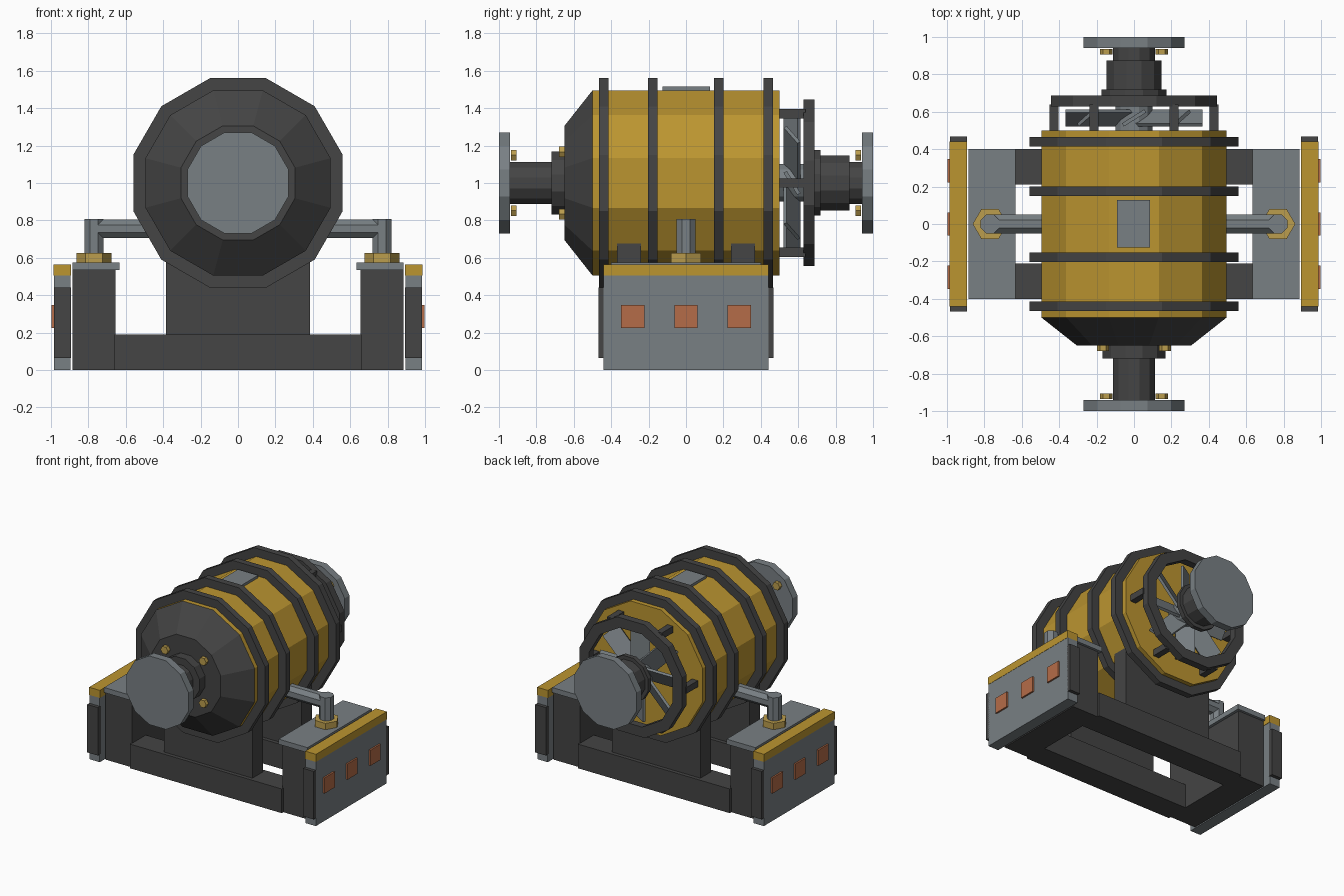
import bpy, bmesh, math
from mathutils import Matrix, Vector

if "Cube" in bpy.data.objects:
    bpy.data.objects.remove(bpy.data.objects["Cube"])


def material(name, rgb):
    m = bpy.data.materials.new(name)
    m.diffuse_color = (*rgb, 1)
    m.use_nodes = True
    m.node_tree.nodes["Principled BSDF"].inputs["Base Color"].default_value = m.diffuse_color
    return m


YELLOW = material("yellow_paint", (0.50, 0.30, 0.03))
DARK = material("dark_iron", (0.058, 0.058, 0.058))
GREY = material("grey_steel", (0.19, 0.215, 0.23))
BRASS = material("brass", (0.50, 0.34, 0.075))
COPPER = material("copper", (0.46, 0.15, 0.065))
AXIS_Z = 1.0


def finish(name, bm, mat):
    bmesh.ops.recalc_face_normals(bm, faces=bm.faces)
    mesh = bpy.data.meshes.new(name)
    bm.to_mesh(mesh)
    bm.free()
    mesh.materials.append(mat)
    ob = bpy.data.objects.new(name, mesh)
    bpy.context.collection.objects.link(ob)
    return ob


def box(name, mat, x, y, z):
    """Box given by its (min, max) ranges."""
    bm = bmesh.new()
    lo, hi = Vector((x[0], y[0], z[0])), Vector((x[1], y[1], z[1]))
    bmesh.ops.create_cube(bm, size=1)
    for v in bm.verts:
        v.co = (lo + hi) / 2 + Vector([a * b for a, b in zip(v.co, hi - lo)])
    return finish(name, bm, mat)


def prism(name, mat, start, end, r1, r2=None, sides=12, turn=0.0):
    """Prism or cone between two points; radii are measured to the flats."""
    start, end = Vector(start), Vector(end)
    k = 1 / math.cos(math.pi / sides)
    r2 = r1 if r2 is None else r2
    d = end - start
    rot = d.to_track_quat('Z', 'Y').to_matrix().to_4x4()
    mat4 = (Matrix.Translation((start + end) / 2) @ rot
            @ Matrix.Rotation(math.pi / sides + turn, 4, 'Z'))
    bm = bmesh.new()
    bmesh.ops.create_cone(bm, cap_ends=True, segments=sides, radius1=r1 * k,
                          radius2=r2 * k, depth=d.length, matrix=mat4)
    return finish(name, bm, mat)


def axle(name, mat, y0, y1, r1, r2=None):
    return prism(name, mat, (0, y0, AXIS_Z), (0, y1, AXIS_Z), r1, r2)


def around(r, deg, y):
    a = math.radians(deg)
    return Vector((r * math.cos(a), y, AXIS_Z + r * math.sin(a)))


def bolts(name, r, y0, y1):
    for i in range(4):
        deg = 45 + 90 * i
        prism(f"{name}_{i + 1}", BRASS, around(r, deg, y0), around(r, deg, y1), 0.028, sides=6)


# Barrel, hoops, nose cone and top hatch
axle("barrel", YELLOW, -0.5, 0.5, 0.495)
axle("nose_cone", DARK, -0.5, -0.65, 0.495, 0.305)
for i, y in enumerate((-0.44, -0.178, 0.175, 0.44)):
    axle(f"hoop_{i + 1}", DARK, y - 0.025, y + 0.025, 0.56)
box("top_hatch", GREY, (-0.09, 0.085), (-0.125, 0.128), (1.48, 1.515))

# Front shaft and coupling
axle("front_collar", DARK, -0.72, -0.64, 0.168)
axle("front_shaft", DARK, -0.95, -0.7, 0.113)
axle("front_flange", GREY, -1.0, -0.94, 0.27)
bolts("nose_bolt", 0.235, -0.64, -0.68)
bolts("front_flange_bolt", 0.21, -0.935, -0.905)

# Rear shaft and coupling
axle("rear_collar", DARK, 0.685, 0.72, 0.175)
axle("rear_bearing", DARK, 0.71, 0.875, 0.147)
axle("rear_shaft", DARK, 0.86, 0.95, 0.113)
axle("rear_flange", GREY, 0.94, 1.0, 0.27)
bolts("rear_flange_bolt", 0.21, 0.935, 0.905)

# Fan behind the barrel
axle("fan_hub", GREY, 0.49, 0.69, 0.10)
for i in range(8):
    bm = bmesh.new()
    bmesh.ops.create_cube(bm, size=1, matrix=(
        Matrix.Translation((0, 0.567, AXIS_Z)) @ Matrix.Rotation(i * math.pi / 4, 4, 'Y')
        @ Matrix.Translation((0, 0, 0.22)) @ Matrix.Rotation(math.radians(32), 4, 'Z')
        @ Matrix.Diagonal((0.14, 0.02, 0.29, 1))))
    finish(f"fan_blade_{i + 1}", bm, GREY)

# Fan guard ring: rectangular section swept round the axis, with six struts
bm = bmesh.new()
k = 1 / math.cos(math.pi / 12)
loops = []
for i in range(12):
    deg = 15 + 30 * i
    loops.append([bm.verts.new(around(r * k, deg, y)) for r, y in
                  ((0.445, 0.628), (0.445, 0.686), (0.365, 0.686), (0.365, 0.628))])
for i in range(12):
    a, b = loops[i], loops[(i + 1) % 12]
    for j in range(4):
        bm.faces.new((a[j], a[(j + 1) % 4], b[(j + 1) % 4], b[j]))
finish("fan_guard_ring", bm, DARK)
for i in range(6):
    c = around(0.428, 60 * i, 0.565)
    box(f"guard_strut_{i + 1}", DARK, (c.x - 0.025, c.x + 0.025), (0.49, 0.64),
        (c.z - 0.025, c.z + 0.025))

# Base beams and saddles, front and back
for s, tag in ((-1, "front"), (1, "back")):
    box(f"{tag}_beam", DARK, (-0.66, 0.66), sorted((s * 0.21, s * 0.4)), (0, 0.19))
    box(f"{tag}_saddle", DARK, (-0.385, 0.385), sorted((s * 0.24, s * 0.37)), (0.18, 0.68))

# Everything on the left and right ends
for s, tag in ((-1, "left"), (1, "right")):
    def xr(a, b):
        return sorted((s * a, s * b))

    box(f"{tag}_end_block", DARK, xr(0.655, 0.885), (-0.38, 0.38), (0, 0.54))
    box(f"{tag}_block_top", GREY, xr(0.633, 0.885), (-0.4, 0.4), (0.535, 0.575))
    box(f"{tag}_side_panel", GREY, xr(0.895, 0.985), (-0.44, 0.44), (0, 0.505))
    box(f"{tag}_panel_cap", YELLOW, xr(0.893, 0.987), (-0.44, 0.44), (0.505, 0.565))
    for e, end in ((-1, "front"), (1, "back")):
        box(f"{tag}_{end}_panel_plate", DARK, xr(0.893, 0.985),
            sorted((e * 0.43, e * 0.467)), (0.063, 0.44))
    for i, y in enumerate((-0.285, 0, 0.285)):
        box(f"{tag}_copper_pad_{i + 1}", COPPER, xr(0.975, 0.998),
            (y - 0.0625, y + 0.0625), (0.225, 0.348))
    # Feed pipe with its nut
    prism(f"{tag}_pipe_nut", BRASS, (s * 0.77, 0, 0.57), (s * 0.77, 0, 0.625), 0.08,
          sides=6, turn=0)
    prism(f"{tag}_pipe_riser", GREY, (s * 0.77, 0, 0.6), (s * 0.77, 0, 0.807), 0.05, sides=8)
    prism(f"{tag}_pipe_arm", GREY, (s * 0.4, 0, 0.755), (s * 0.77, 0, 0.755), 0.05, sides=8)
